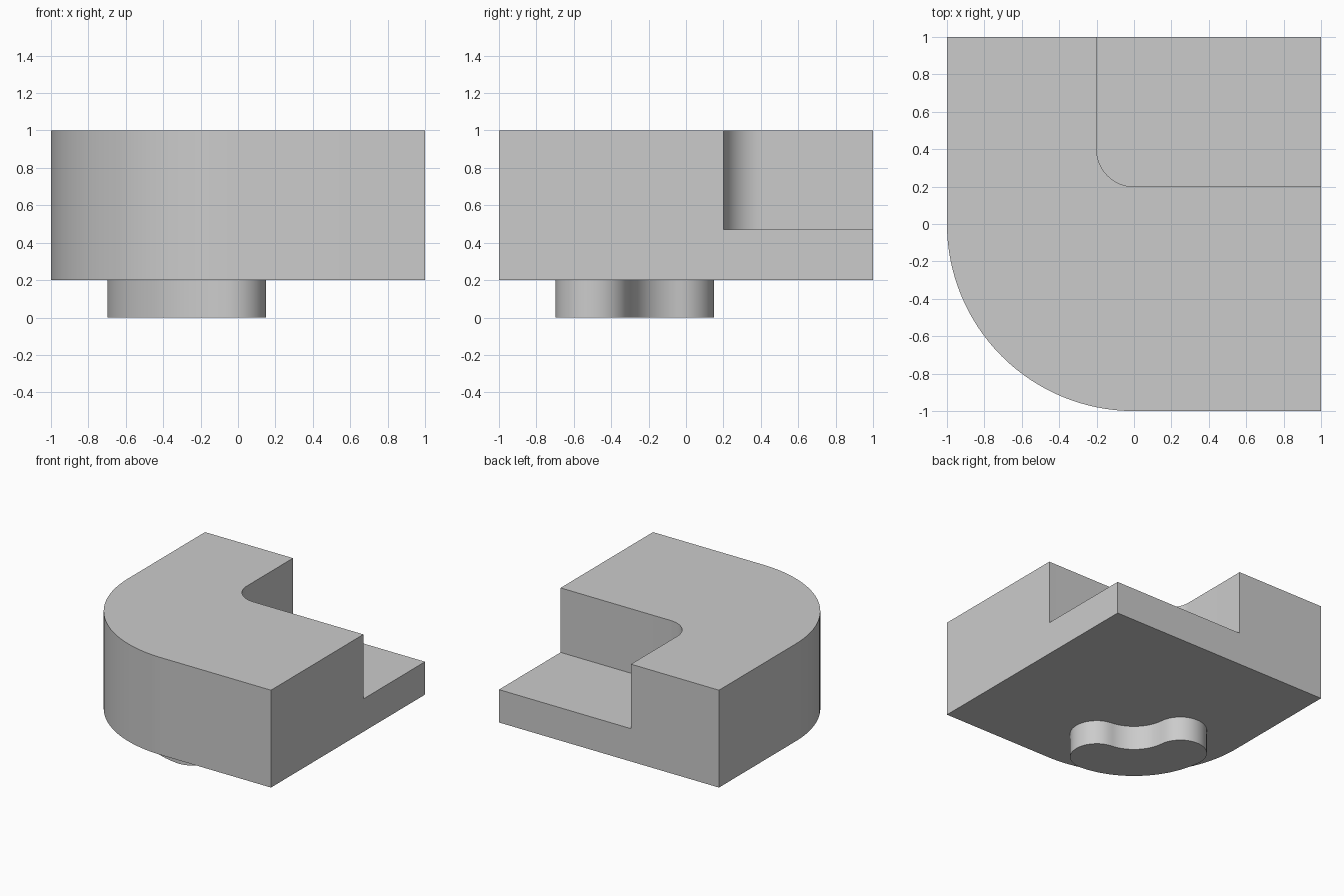
import bpy, bmesh
from math import sin, cos, asin, pi

cube = bpy.data.objects.get("Cube")
if cube:
    bpy.data.objects.remove(cube, do_unlink=True)

GREY = (0.6, 0.6, 0.6, 1)
grey = bpy.data.materials.new("light_grey")
grey.use_nodes = True
grey.diffuse_color = GREY
grey.node_tree.nodes["Principled BSDF"].inputs["Base Color"].default_value = GREY


def arc(cx, cy, radius, start, end, steps):
    """Points along a circular arc, angles in radians."""
    angles = [start + (end - start) * i / steps for i in range(steps + 1)]
    return [(cx + radius * cos(a), cy + radius * sin(a)) for a in angles]


def extrude_profile(name, points, bottom, top):
    """Solid prism from a closed outline."""
    bm = bmesh.new()
    face = bm.faces.new([bm.verts.new((x, y, bottom)) for x, y in points])
    result = bmesh.ops.extrude_face_region(bm, geom=[face])
    verts = [v for v in result["geom"] if isinstance(v, bmesh.types.BMVert)]
    bmesh.ops.translate(bm, verts=verts, vec=(0, 0, top - bottom))
    bmesh.ops.recalc_face_normals(bm, faces=bm.faces)
    mesh = bpy.data.meshes.new(name)
    bm.to_mesh(mesh)
    bm.free()
    mesh.materials.append(grey)
    obj = bpy.data.objects.new(name, mesh)
    bpy.context.collection.objects.link(obj)
    return obj


def activate(obj):
    bpy.ops.object.select_all(action="DESELECT")
    obj.select_set(True)
    bpy.context.view_layer.objects.active = obj


# Block with one large rounded corner
block = extrude_profile(
    "block", arc(0, 0, 1, pi, 1.5 * pi, 32) + [(1, -1), (1, 1), (-1, 1)], 0.2, 1)

# Corner pocket with a filleted inner edge
cutter = extrude_profile(
    "pocket_cutter",
    arc(0, 0.4, 0.2, pi, 1.5 * pi, 16) + [(1.2, 0.2), (1.2, 1.2), (-0.2, 1.2)],
    0.47, 1.2)
cutter.hide_render = True
activate(block)
pocket = block.modifiers.new("pocket", "BOOLEAN")
pocket.operation = "DIFFERENCE"
pocket.solver = "EXACT"
pocket.object = cutter
bpy.ops.object.modifier_apply(modifier=pocket.name)
bpy.data.objects.remove(cutter, do_unlink=True)

# Curved slot-shaped key underneath, concentric with the rounded corner
MID, HALF = 0.5, 0.2
tilt = asin(0.1)
a0, a1 = pi + tilt, 1.5 * pi - tilt
outline = (
    arc(0, 0, MID + HALF, a0, a1, 24)[:-1]
    + arc(MID * cos(a1), MID * sin(a1), HALF, a1, a1 + pi, 20)[:-1]
    + arc(0, 0, MID - HALF, a1, a0, 24)[:-1]
    + arc(MID * cos(a0), MID * sin(a0), HALF, a0 - pi, a0, 20)[:-1])
key = extrude_profile("bottom_key", outline, 0, 0.2)

for part in (block, key):
    activate(part)
    bpy.ops.object.shade_smooth_by_angle(angle=pi / 6)
